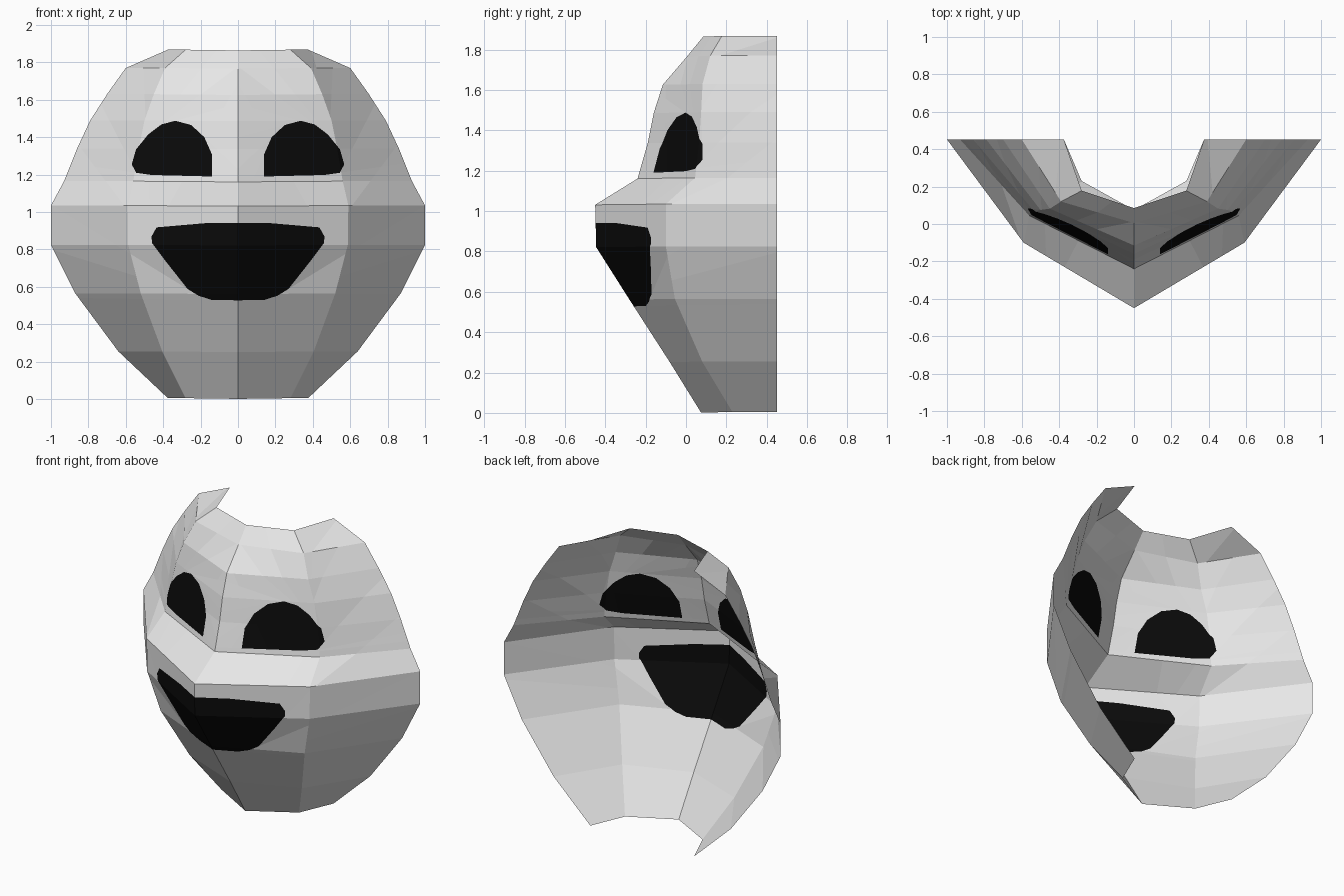
import bpy, bmesh
from mathutils import Vector

if "Cube" in bpy.data.objects:
    bpy.data.objects.remove(bpy.data.objects["Cube"])

def material(name, rgb):
    m = bpy.data.materials.new(name)
    m.diffuse_color = (*rgb, 1)
    m.use_nodes = True
    m.node_tree.nodes["Principled BSDF"].inputs["Base Color"].default_value = m.diffuse_color
    return m

BACK = 0.452
# Rows from chin to crown: z, centre y, cheek x, cheek y, rim x
rows = [
    (0.005, 0.075, 0.28, 0.23, 0.375),
    (0.255, -0.08, 0.405, 0.08, 0.64),
    (0.565, -0.28, 0.52, -0.055, 0.87),
    (0.825, -0.445, 0.587, -0.10, 1.0),
    (1.035, -0.45, 0.59, -0.10, 1.0),
    (1.165, -0.24, 0.56, 0.045, 0.93),
    (1.34, -0.19, 0.53, 0.065, 0.86),
    (1.49, -0.16, 0.50, 0.075, 0.79),
    (1.63, -0.115, 0.45, 0.082, 0.70),
    (1.77, 0.005, 0.39, 0.12, 0.60),
    (1.868, 0.085, 0.28, 0.178, 0.375),
]

# Half outlines in (x, z), counter-clockwise and convex
eye = [(0.14, 1.19), (0.46, 1.198), (0.545, 1.21), (0.568, 1.255), (0.545, 1.335),
       (0.48, 1.415), (0.41, 1.468), (0.335, 1.488), (0.25, 1.465), (0.18, 1.40),
       (0.14, 1.31)]
mouth = [(0, 0.528), (0.14, 0.53), (0.21, 0.552), (0.28, 0.595), (0.385, 0.735),
         (0.46, 0.83), (0.462, 0.87), (0.435, 0.918), (0.18, 0.94), (0, 0.942)]

# Half of the folded mask shell: a grid of three columns
bm = bmesh.new()
grid = []
for z, cy, mx, my, ox in rows:
    grid.append([bm.verts.new(p) for p in
                 ((0, cy, z - 0.004), (mx, my, z), (ox, BACK, z))])
for a, b in zip(grid, grid[1:]):
    for i in range(2):
        bm.faces.new((a[i], a[i + 1], b[i + 1], b[i]))

def paint(outline):
    """Slice the outline into the shell and colour the faces inside it."""
    inside = list(bm.faces)
    for (x0, z0), (x1, z1) in zip(outline, outline[1:] + outline[:1]):
        co = Vector((x0, 0, z0))
        normal = Vector((z0 - z1, 0, x1 - x0)).normalized()   # points inward
        if x0 == 0 and x1 == 0:          # the mirror seam needs no cut
            continue
        geom = set(inside)
        for f in inside:
            geom.update(f.edges)
            geom.update(f.verts)
        res = bmesh.ops.bisect_plane(bm, geom=list(geom), dist=1e-5,
                                     plane_co=co, plane_no=normal)
        faces = {g for g in res["geom"] if isinstance(g, bmesh.types.BMFace)}
        faces |= {f for f in inside if f.is_valid}
        inside = [f for f in faces
                  if (f.calc_center_median() - co).dot(normal) > 0]
    for f in inside:
        f.material_index = 1

paint(eye)
paint(mouth)

mesh = bpy.data.meshes.new("mask_shell")
bm.to_mesh(mesh)
bm.free()
mesh.materials.append(material("mask white", (0.8, 0.8, 0.8)))
mesh.materials.append(material("face black", (0.003, 0.003, 0.003)))
mask = bpy.data.objects.new("mask_shell", mesh)
bpy.context.collection.objects.link(mask)

# Mirror to the other side of the fold
mod = mask.modifiers.new("mirror", "MIRROR")
mod.use_axis[0] = True
mod.use_clip = True
mod.merge_threshold = 0.0005
